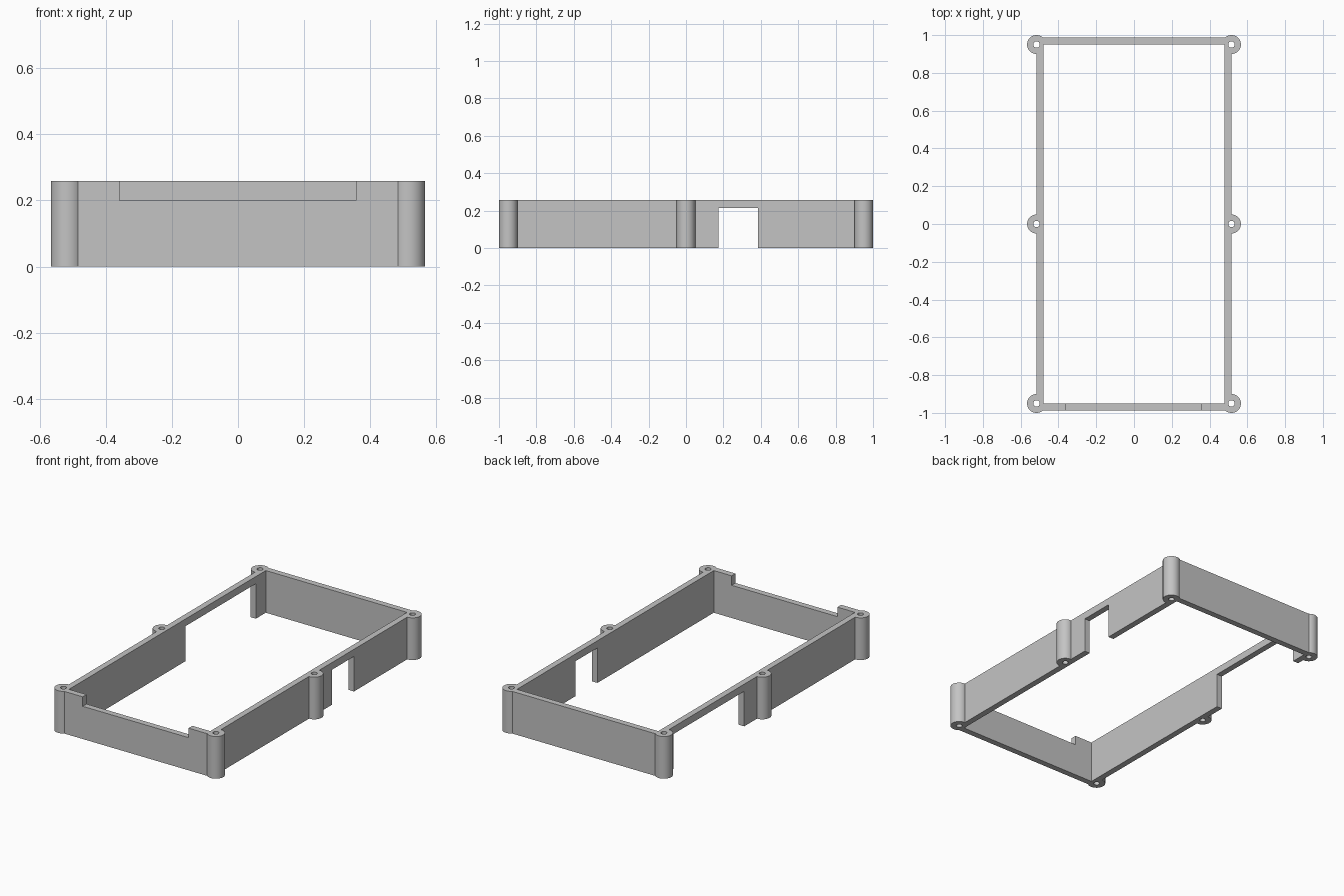
import bpy
import math

if "Cube" in bpy.data.objects:
    bpy.data.objects.remove(bpy.data.objects["Cube"], do_unlink=True)

HEIGHT = 0.258
OUT_X, IN_X = 0.515, 0.478      # side wall faces
OUT_Y, IN_Y = 0.988, 0.951      # end wall faces
POST_X, POST_Y = 0.516, 0.95    # screw post centres
POST_R, HOLE_R = 0.05, 0.017
DOOR_TOP = 0.214

grey = bpy.data.materials.new("plain grey")
grey.use_nodes = True
colour = (0.55, 0.55, 0.55, 1)
grey.diffuse_color = colour
grey.node_tree.nodes["Principled BSDF"].inputs["Base Color"].default_value = colour


def box(name, x, y, z):
    """Box spanning the given (low, high) ranges."""
    spans = (x, y, z)
    bpy.ops.mesh.primitive_cube_add(size=1, location=[(a + b) / 2 for a, b in spans])
    ob = bpy.context.object
    ob.name = name
    ob.scale = [b - a for a, b in spans]
    bpy.ops.object.transform_apply(location=True, scale=True)
    return ob


def cylinder(name, x, y, radius, low, high, sides):
    bpy.ops.mesh.primitive_cylinder_add(vertices=sides, radius=radius, depth=high - low,
                                        location=(x, y, (low + high) / 2))
    bpy.context.object.name = name
    return bpy.context.object


def combine(target, tool, operation):
    """Apply a boolean and discard the tool."""
    tool.hide_render = True
    mod = target.modifiers.new(operation.lower(), "BOOLEAN")
    mod.object, mod.operation, mod.solver = tool, operation, "EXACT"
    bpy.context.view_layer.objects.active = target
    bpy.ops.object.modifier_apply(modifier=mod.name)
    bpy.data.objects.remove(tool, do_unlink=True)


# Outer block with six screw posts
frame = box("enclosure_frame", (-OUT_X, OUT_X), (-OUT_Y, OUT_Y), (0, HEIGHT))
posts = [(sx * POST_X, sy * POST_Y) for sx in (-1, 1) for sy in (-1, 0, 1)]
for x, y in posts:
    combine(frame, cylinder("post", x, y, POST_R, 0, HEIGHT, 64), "UNION")

# Open interior and screw holes
combine(frame, box("interior", (-IN_X, IN_X), (-IN_Y, IN_Y), (-1, 1)), "DIFFERENCE")
for x, y in posts:
    combine(frame, cylinder("screw_hole", x, y, HOLE_R, -1, 1, 32), "DIFFERENCE")

# Front lip notch, small right opening, long left opening
cuts = [
    box("front_notch", (-0.359, 0.357), (-1.1, -0.9), (0.2, 1)),
    box("right_opening", (0.4, 0.7), (0.173, 0.385), (-1, DOOR_TOP)),
    box("left_opening", (-0.7, -0.4), (0.173, 0.855), (-1, DOOR_TOP)),
]
for cut in cuts:
    combine(frame, cut, "DIFFERENCE")

# Finish: one colour, smooth posts with crisp edges
frame.data.materials.clear()
frame.data.materials.append(grey)
bpy.ops.object.select_all(action="DESELECT")
frame.select_set(True)
bpy.context.view_layer.objects.active = frame
bpy.ops.object.shade_smooth_by_angle(angle=math.radians(30))
